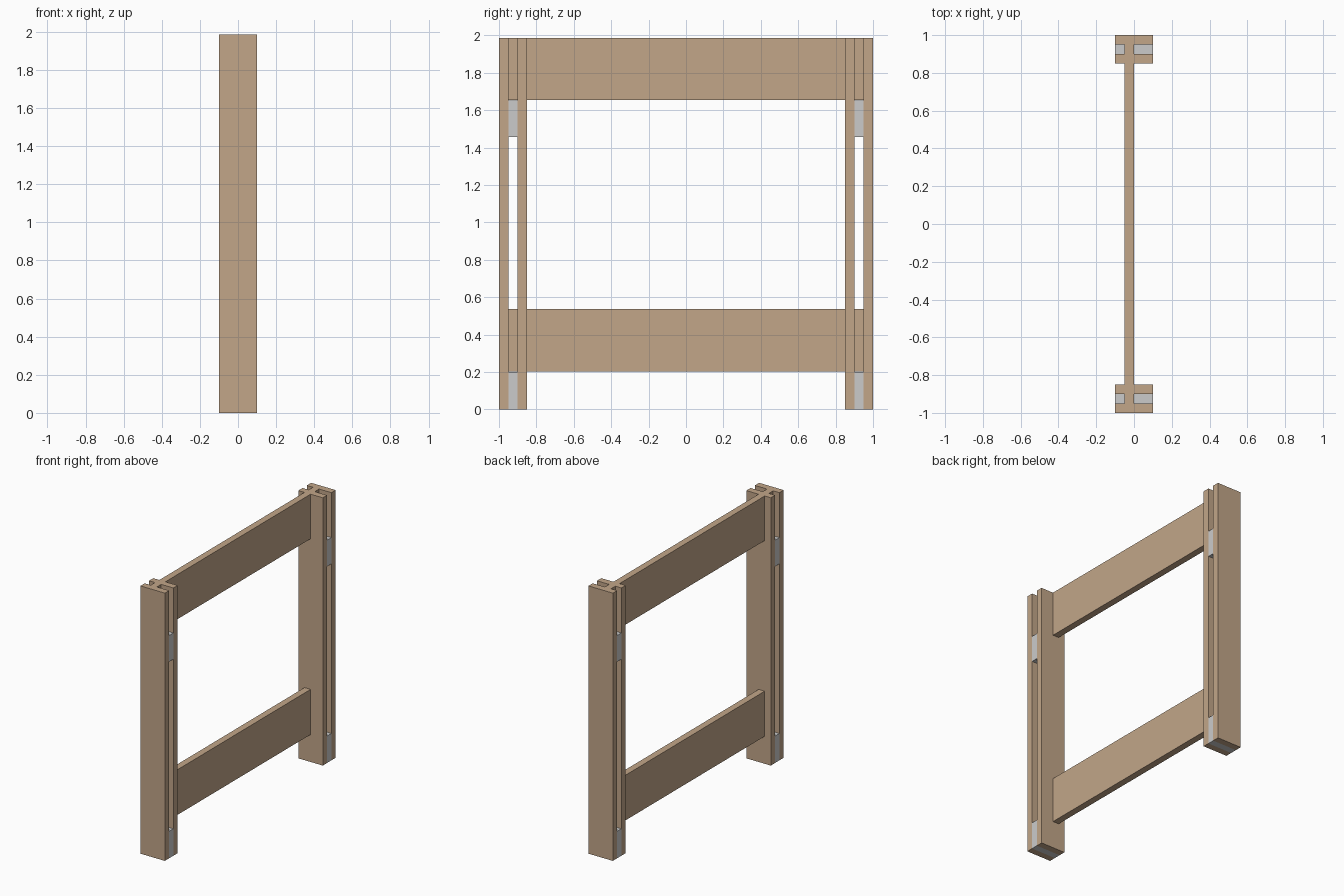
import bpy, bmesh
from mathutils import Matrix

if "Cube" in bpy.data.objects:
    bpy.data.objects.remove(bpy.data.objects["Cube"])


def material(name, rgb):
    m = bpy.data.materials.new(name)
    m.diffuse_color = (*rgb, 1)
    m.use_nodes = True
    m.node_tree.nodes["Principled BSDF"].inputs["Base Color"].default_value = m.diffuse_color
    return m


WOOD = material("light wood", (0.54, 0.38, 0.25))
GREY = material("light grey", (0.60, 0.60, 0.60))
HEIGHT = 1.985


def box(name, mat, x, y, z):
    """Axis-aligned box from (min, max) ranges."""
    size = [r[1] - r[0] for r in (x, y, z)]
    mid = [(r[0] + r[1]) / 2 for r in (x, y, z)]
    bm = bmesh.new()
    bmesh.ops.create_cube(bm, size=1, matrix=Matrix.Translation(mid) @ Matrix.Diagonal((*size, 1)))
    mesh = bpy.data.meshes.new(name)
    bm.to_mesh(mesh)
    bm.free()
    mesh.materials.append(mat)
    obj = bpy.data.objects.new(name, mesh)
    bpy.context.collection.objects.link(obj)


# Two posts, each a pair of planks held apart by two spacer blocks
for side, s in (("left", -1), ("right", 1)):
    def span(a, b):
        return tuple(sorted((s * a, s * b)))
    box(side + "_outer_plank", WOOD, (-0.1, 0.1), span(0.95, 1.0), (0, HEIGHT))
    box(side + "_inner_plank", WOOD, (-0.1, 0.1), span(0.85, 0.9), (0, HEIGHT))
    box(side + "_lower_spacer", GREY, (-0.1, 0.1), span(0.9, 0.95), (0, 0.2))
    box(side + "_upper_spacer", GREY, (-0.1, 0.1), span(0.9, 0.95), (1.457, 1.652))

# Rails pass through the inner planks and rest on the spacers
box("lower_rail", WOOD, (-0.05, 0), (-0.95, 0.95), (0.203, 0.538))
box("upper_rail", WOOD, (-0.05, 0), (-0.95, 0.95), (1.654, HEIGHT))
